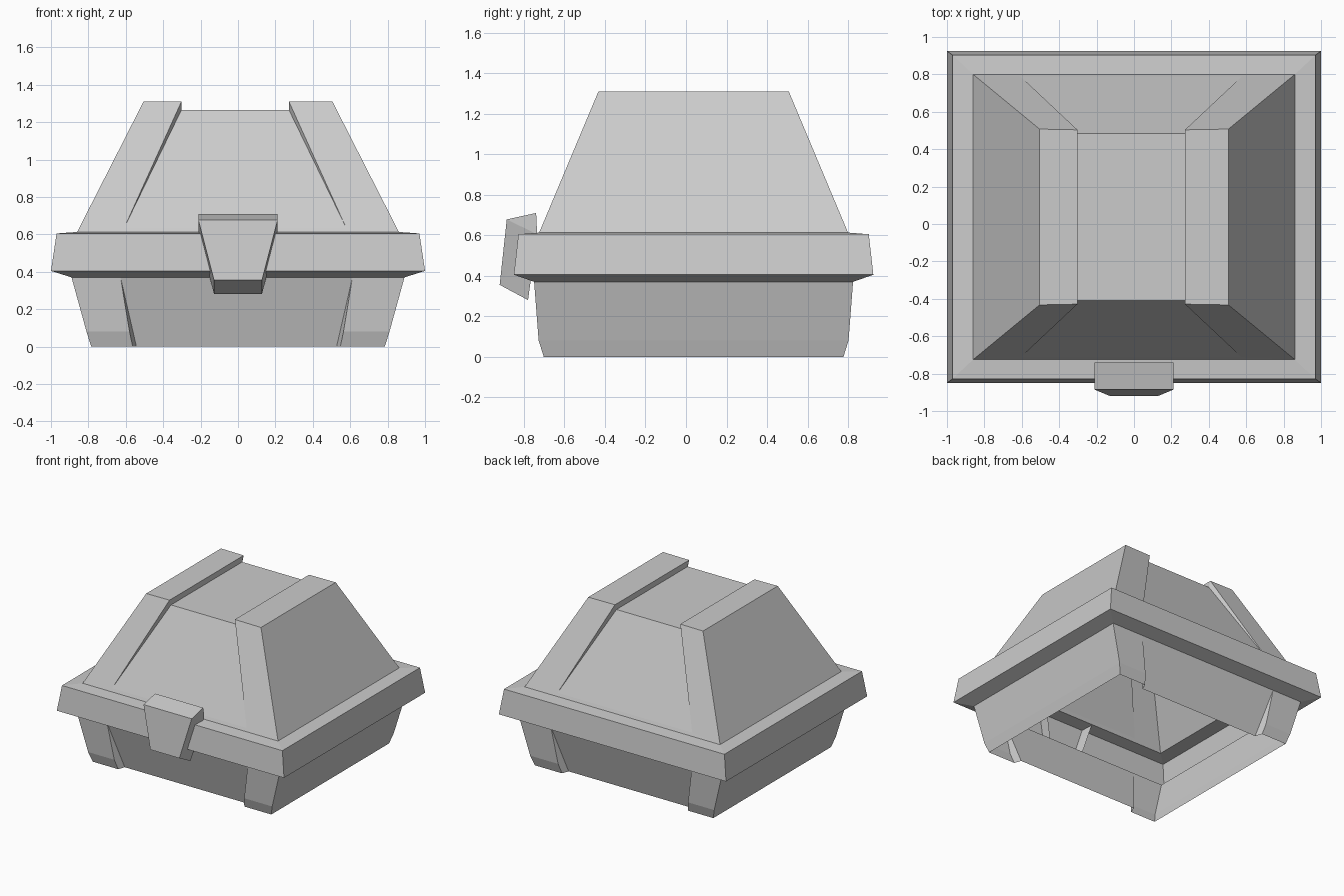
import bpy, bmesh

if "Cube" in bpy.data.objects:
    bpy.data.objects.remove(bpy.data.objects["Cube"])

CY = 0.0375      # middle of the box in y (the latch sticks out in front)
PX = -0.015      # slight sideways shift of the recessed panels


def make(name, polys):
    """Build one object from a list of polygons, welding shared corners."""
    bm = bmesh.new()
    for poly in polys:
        bm.faces.new([bm.verts.new(p) for p in poly])
    bmesh.ops.remove_doubles(bm, verts=bm.verts, dist=0.0005)
    bmesh.ops.recalc_face_normals(bm, faces=bm.faces)
    mesh = bpy.data.meshes.new(name)
    bm.to_mesh(mesh)
    bm.free()
    obj = bpy.data.objects.new(name, mesh)
    bpy.context.collection.objects.link(obj)
    return obj


def pt(sx, sy, x, y, z, shift=0.0):
    return (sx * x + shift, CY + sy * y, z)


def ring(hx, hy, z):
    return [pt(a, b, hx, hy, z) for a, b in ((-1, -1), (1, -1), (1, 1), (-1, 1))]


def bridge(r0, r1):
    return [(r0[i], r0[(i + 1) % 4], r1[(i + 1) % 4], r1[i]) for i in range(4)]


# Rim: sloped underside, side band and narrow top ledge
rings = [ring(0.89, 0.7875, 0.37), ring(1.0, 0.8875, 0.405),
         ring(0.97, 0.865, 0.605), ring(0.86, 0.7625, 0.613)]
make("rim", [f for a, b in zip(rings, rings[1:]) for f in bridge(a, b)])

# Lid: raised bands left and right, recessed centre strip over the top
lid = []
for sx in (-1, 1):
    tops = {}
    for sy in (-1, 1):
        base = pt(sx, sy, 0.86, 0.7625, 0.613)
        outer = pt(sx, sy, 0.505, 0.47, 1.31)
        inner = pt(sx, sy, 0.2875, 0.466, 1.31, PX)
        low = pt(sx, sy, 0.2875, 0.4475, 1.265, PX)
        point = pt(sx, sy, 0.592, 0.752, 0.638, PX)
        tops[sy] = (base, outer, inner, low)
        lid += [(base, outer, inner, point), (inner, low, point)]
    for k in range(3):          # side wall, band top, inner step
        lid.append((tops[-1][k], tops[-1][k + 1], tops[1][k + 1], tops[1][k]))


def strip(sy):
    """Recessed front or back panel of the lid."""
    half = [[pt(sx, sy, 0.86, 0.7625, 0.613),
             pt(sx, sy, 0.592, 0.752, 0.638, PX),
             pt(sx, sy, 0.2875, 0.4475, 1.265, PX)] for sx in (-1, 1)]
    return [(half[0][i], half[0][i + 1], half[1][i + 1], half[1][i])
            for i in range(2)]


lid += strip(-1) + strip(1)
lid.append([pt(a, b, 0.2875, 0.4475, 1.265, PX)
            for a, b in ((-1, -1), (1, -1), (1, 1), (-1, 1))])
make("lid", lid)

# Lower body: open underneath, corner bands with sloping panels between
body = []
for sy in (-1, 1):
    panel = []
    for sx in (-1, 1):
        o = [pt(sx, sy, 0.89, 0.7875, 0.37), pt(sx, sy, 0.81, 0.765, 0.08),
             pt(sx, sy, 0.785, 0.74, 0.0)]
        i = [pt(sx, sy, 0.62, 0.7875, 0.37, -0.008),
             pt(sx, sy, 0.572, 0.765, 0.08, -0.008),
             pt(sx, sy, 0.555, 0.74, 0.0, -0.008)]
        foot = pt(sx, sy, 0.535, 0.685, 0.0, -0.008)
        body += [(o[0], o[1], i[1], i[0]), (o[1], o[2], i[2], i[1]),
                 (i[0], i[1], i[2], foot)]
        panel += [i[0], foot] if sx < 0 else [foot, i[0]]
    body.append(panel)
for sx in (-1, 1):
    prof = ((0.89, 0.7875, 0.37), (0.81, 0.765, 0.08), (0.785, 0.74, 0.0))
    for a, b in zip(prof, prof[1:]):
        body.append((pt(sx, -1, *a), pt(sx, 1, *a), pt(sx, 1, *b), pt(sx, -1, *b)))
make("lower_body", body)

# Latch: tapered clasp hanging over the front of the rim
side = [(0.212, -0.735, 0.605), (0.212, -0.74, 0.71), (0.212, -0.885, 0.678),
        (0.128, -0.92, 0.355), (0.128, -0.78, 0.28)]
left, right = [[(s * x, y, z) for x, y, z in side] for s in (-1, 1)]
latch = [(left[k], left[k + 1], right[k + 1], right[k]) for k in range(1, 4)]
for s in (left, right):
    latch += [(s[0], s[1], s[2]), (s[0], s[2], s[3]), (s[0], s[3], s[4])]
make("latch", latch)
